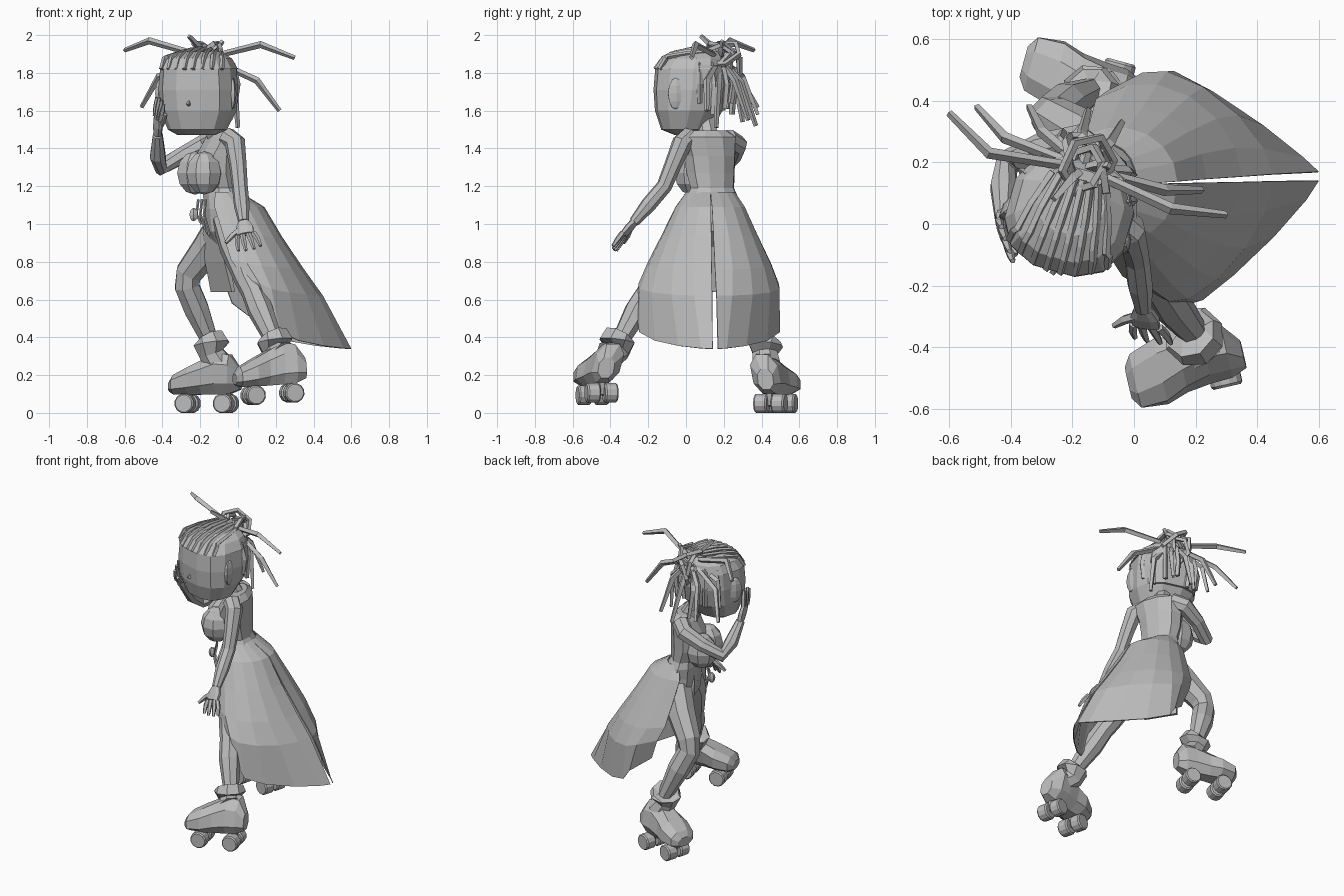
import bpy, bmesh, math
from mathutils import Vector as V, Matrix

cube = bpy.data.objects.get("Cube")
if cube:
    bpy.data.objects.remove(cube)

grey = bpy.data.materials.new("plain_grey")
grey.use_nodes = True
grey.diffuse_color = (0.5, 0.5, 0.5, 1)
grey.node_tree.nodes["Principled BSDF"].inputs["Base Color"].default_value = (0.5, 0.5, 0.5, 1)


def finish(name, bm):
    bmesh.ops.recalc_face_normals(bm, faces=bm.faces[:])
    me = bpy.data.meshes.new(name)
    bm.to_mesh(me)
    bm.free()
    me.materials.append(grey)
    ob = bpy.data.objects.new(name, me)
    bpy.context.collection.objects.link(ob)
    return ob


def spow(v, e):
    return math.copysign(abs(v) ** e, v)


def loft(name, rings, n=8, e=1, closed=False, bm=None):
    """Skin rings given as (centre, axis a, axis b); a bm collects several lofts."""
    own = bm is None
    bm = bm or bmesh.new()
    loops = []
    for c, a, b in rings:
        ang = [2 * math.pi * (i + 0.5) / n for i in range(n)]
        loops.append([bm.verts.new(c + a * spow(math.cos(t), e) + b * spow(math.sin(t), e)) for t in ang])
    pairs = list(zip(loops, loops[1:])) + ([(loops[-1], loops[0])] if closed else [])
    for p, q in pairs:
        for i in range(n):
            j = (i + 1) % n
            bm.faces.new((p[i], p[j], q[j], q[i]))
    if not closed:
        bm.faces.new(loops[0])
        bm.faces.new(loops[-1])
    return finish(name, bm) if own else None


def tube(name, pts, n=6, closed=False, bm=None):
    """Round limb through points (x, y, z, radius)."""
    p = [V(q[:3]) for q in pts]
    rings, a, m = [], None, len(p)
    for i in range(m):
        if closed:
            t = p[(i + 1) % m] - p[i - 1]
        else:
            t = p[min(i + 1, m - 1)] - p[max(i - 1, 0)]
        t.normalize()
        a = t.orthogonal() if a is None else a - t * a.dot(t)
        a.normalize()
        rings.append((p[i], a * pts[i][3], t.cross(a) * pts[i][3]))
    return loft(name, rings, n, 1, closed, bm)


def ball(name, c, size, yaw=0, seg=8):
    bm = bmesh.new()
    mat = Matrix.Translation(c) @ Matrix.Rotation(yaw, 4, 'Z') @ Matrix.Diagonal((*size, 1))
    bmesh.ops.create_uvsphere(bm, u_segments=seg, v_segments=6, radius=1, matrix=mat)
    return finish(name, bm)


def stack(name, rows, fwd, n=10, e=1):
    """Body from level slices (x, y, z, half depth, half width) turned towards fwd."""
    side = V((-fwd.y, fwd.x, 0))
    return loft(name, [(V(r[:3]), fwd * r[3], side * r[4]) for r in rows], n, e)


# Torso
chest = V((-0.94, -0.34, 0))
across = V((0.34, -0.94, 0))
stack("torso", [(-.08, .12, 1.495, .05, .1), (-.08, .12, 1.46, .08, .165), (-.11, .125, 1.36, .11, .145),
                (-.11, .13, 1.27, .105, .135), (-.09, .14, 1.19, .082, .122), (-.08, .14, 1.15, .1, .14),
                (-.05, .13, 1.08, .13, .16), (-.04, .13, .96, .13, .17), (-.05, .13, .88, .07, .1)], chest)
for name, s in (("near_bust", 1), ("far_bust", -1)):
    c = V((-.1, .13, 1.27)) + chest * .11 + across * (s * .072)
    ball(name, c, (.1, .09, .115), math.atan2(chest.y, chest.x))
tube("neck", [(-.1, .12, 1.45, .06), (-.15, .1, 1.56, .05)], 8)

# Two coat tails meeting at the back seam, swept out behind
LEVELS = [(1.17, -.08, .09, .13, 1, 0), (1.09, -.05, .19, .185, 1, 0), (.93, 0, .235, .255, 1, .02),
          (.76, .05, .3, .33, 1.1, .05), (.62, .1, .35, .375, 1.3, .1), (.34, .15, .45, .38, 1.75, .24)]
for name, s in (("near_coat_tail", -1), ("far_coat_tail", 1)):
    bm, grid, cols = bmesh.new(), [], 6
    for k, (z, cx, a, w, e, rise) in enumerate(LEVELS):
        row, skew = [], s * .01 * k
        for i in range(cols + 1):
            t = i / cols
            th = math.radians(118) * t
            y = .13 - .004 * k + (.009 + s * .003) * k * (1 - t) + s * w * abs(math.sin(th)) ** e
            row.append(bm.verts.new((cx - skew + (a + skew) * spow(math.cos(th), e), y, z + rise * t ** 2.5)))
        grid.append(row)
    for p, q in zip(grid, grid[1:]):
        for i in range(cols):
            bm.faces.new((p[i], p[i + 1], q[i + 1], q[i]))
    ob = finish(name, bm)
    mod = ob.modifiers.new("thickness", 'SOLIDIFY')
    mod.thickness = .006

# Front cloth hanging between the legs
cloth = [(-.12, .1, 1.12, .02, .1), (-.13, .12, .95, .02, .1), (-.11, .14, .8, .02, .12), (-.08, .16, .64, .012, .13)]
stack("front_cloth", cloth, V((-.85, -.53, 0)), 4, .6)

# Charm chains on the belt
bm = bmesh.new()
for i in range(3):
    x, y = -.17 - .02 * i, .02 + .03 * i
    tube("", [(x, y, 1.13, .007), (x - .01, y - .02, 1.05, .007), (x + .02, y - .02, .94 + .03 * i, .009)], 4, bm=bm)
finish("charm_chains", bm)
ball("charm_plate", (-.235, .06, 1.05), (.025, .02, .035), 0, 6)

# Legs
tube("near_leg", [(-.04, .05, 1.02, .1), (-.01, -.05, .88, .09), (.05, -.16, .7, .066), (.08, -.2, .64, .063),
                  (.12, -.26, .54, .068), (.2, -.36, .36, .045)], 8)
tube("far_leg", [(-.06, .2, 1.02, .1), (-.16, .28, .87, .09), (-.26, .34, .74, .075), (-.27, .35, .67, .07),
                 (-.22, .39, .55, .07), (-.14, .43, .36, .045)], 8)


# Roller skates
def skate(name, centre, fwd, lift, pitch, ankle, lean):
    f = V((fwd[0], fwd[1], 0)).normalized()
    side = V((-f.y, f.x, 0))
    f = (f - V((0, 0, pitch))).normalized()
    up = f.cross(side)
    o = V((*centre, lift))
    tilt = V((0, lean, 0))
    boot = [(.2, .055, .11, .17), (.175, .095, .095, .205), (.09, .11, .09, .25), (.02, .09, .09, .285),
            (-.06, .085, .09, .325), (-.13, .08, .095, .315), (-.185, .045, .12, .235)]
    loft(name + "_boot", [(o + f * s + up * ((lo + hi) / 2) + tilt * max(0, hi - .2) * 3, side * w,
                           up * ((hi - lo) / 2) + tilt * max(0, hi - .2) * 3)
                          for s, w, lo, hi in boot], 8, .85)
    for truck in (.105, -.105):
        hub = o + f * truck + up * .05
        loft(name + "_axle", [(hub - side * .08, f * .015, up * .015), (hub + side * .08, f * .015, up * .015)], 6)
        loft(name + "_truck", [(hub, f * .02, side * .015), (hub + up * .07, f * .035, side * .03)], 6)
        for s in (-1, 1):
            rings = [(hub + side * (s * d), f * r, up * r)
                     for d, r in ((.012, .044), (.02, .053), (.075, .053), (.083, .046))]
            loft(name + "_wheel", rings, 12)
    a = V(ankle)
    base = o + f * -.07 + up * .25 + tilt * .5
    tube(name + "_cuff", [(*base, .08), (*(a - V((0, 0, .05))), .07), (*a, .1),
                          (*(a + V((-.01, .01, .025))), .085), (*(a + V((-.01, .01, .02))), .04)], 8)


skate("near_skate", (.185, -.47), (-.97, -.22), .05, .06, (.195, -.365, .38), .09)
skate("far_skate", (-.165, .475), (-.96, .26), 0, .0, (-.14, .42, .365), -.06)


# Arms and hands
def hand(name, wrist, palm, spread, reach, thumb):
    w, p, s, r = V(wrist), V(palm), V(spread), V(reach)
    nrm = (p - w).cross(s).normalized() * .02
    loft(name + "_palm", [(w, s * .8, nrm), (w.lerp(p, .5), s * 1.25, nrm), (p, s * 1.2, nrm * .8)], 8, .8)
    for i in (-1.1, -.4, .4, 1.1):
        k = r * (1 - .12 * abs(i))
        root, mid = p + s * i, p + s * (i * 1.3) + k * .5
        tube(name + "_finger", [(*root, .015), (*mid, .014), (*(p + s * (i * 1.4) + k), .009)], 5)
    t = V(thumb)
    tube(name + "_thumb", [(*w.lerp(p, .3), .017), (*w.lerp(t, .65), .016), (*t, .01)], 5)


tube("near_arm", [(-.06, .02, 1.46, .055), (-.015, -.02, 1.43, .055), (.0, -.07, 1.31, .046), (.01, -.115, 1.2, .042),
                  (.02, -.2, 1.1, .042), (.03, -.275, 1.01, .028)], 8)
hand("near_hand", (.03, -.275, 1.01), (.04, -.33, .945), (.038, -.006, .008), (.025, -.055, -.085), (-.065, -.33, .9))
tube("far_arm", [(-.12, .22, 1.45, .055), (-.18, .27, 1.42, .055), (-.3, .25, 1.36, .046), (-.41, .2, 1.3, .044),
                 (-.425, .12, 1.36, .044), (-.425, .02, 1.47, .028)], 8)
hand("far_hand", (-.425, .02, 1.47), (-.425, -.03, 1.56), (-.012, .036, .012), (.015, -.04, .105), (-.385, -.1, 1.58))

# Head
face = V((-.27, -.96, 0)).normalized()
ear_axis = V((-face.y, face.x, 0))
mid = V((-.21, .03, 0))
stack("head", [(-.22, .0, 1.47, .05, .1), (-.215, .0, 1.5, .125, .155), (-.21, .015, 1.6, .172, .2),
               (-.21, .025, 1.71, .19, .207), (-.21, .03, 1.82, .187, .198),
               (-.21, .05, 1.875, .155, .16), (-.21, .07, 1.905, .1, .1)], face, 12, .8)
stack("hair_cap", [(-.21, .03, 1.82, .194, .205), (-.21, .045, 1.875, .165, .175),
                   (-.2, .075, 1.912, .11, .11)], face, 12, .8)
stack("back_hair", [(-.2, .06, 1.6, .14, .18), (-.2, .06, 1.72, .175, .195), (-.2, .06, 1.84, .17, .185)], face, 12, .8)
tube("nose", [(*(mid + face * .17 + V((0, 0, 1.66))), .006), (*(mid + face * .195 + V((0, 0, 1.63))), .012)], 4)
for name, s in (("left_ear", 1), ("right_ear", -1)):
    ball(name, mid + ear_axis * (s * .195) + face * .03 + V((0, 0, 1.69)), (.05, .022, .085),
         math.atan2(face.y, face.x) + s * .3, 6)

# Braided rows running back over the crown
bm = bmesh.new()
for i in range(8):
    s = (i - 3.5) / 3.5
    arc = [(.19 - .06 * s * s, .165, 1.82), (.145 - .05 * s * s, .16, 1.878), (.09, .15, 1.905 - .02 * s * s),
           (0, .13, 1.925 - .025 * s * s), (-.12, .09, 1.93 - .02 * s * s)]
    tube("", [(*(mid + face * d + ear_axis * (w * s) + V((0, 0, z))), .013) for d, w, z in arc], 4, bm=bm)
finish("crown_braids", bm)

# Braids lying against the back of the head
bm = bmesh.new()
for i in range(7):
    th = math.radians(-70 + 140 * i / 6)
    out = -face * math.cos(th) + ear_axis * math.sin(th)
    path = [(.09, 1.9), (.175, 1.84), (.2, 1.74), (.185, 1.64 - .03 * (i % 3))]
    tube("", [(*(mid + out * d - face * .03 + V((0, 0, z))), .016) for d, z in path], 4, bm=bm)
finish("nape_braids", bm)

# Knotted bun of looped braids
bm = bmesh.new()
for x, y, z, r, tilt in ((-.15, .19, 1.9, .1, .3), (-.16, .18, 1.91, .075, -.35), (-.11, .17, 1.87, .08, .9),
                         (-.2, .21, 1.86, .08, -.9), (-.14, .23, 1.82, .085, 1.2)):
    turn = Matrix.Rotation(tilt, 3, 'X') @ Matrix.Rotation(tilt * 2, 3, 'Y')
    loop = [V((x, y, z)) + turn @ V((r * math.cos(k * math.pi / 3), r * math.sin(k * math.pi / 3), 0)) for k in range(6)]
    tube("", [(*p, .016) for p in loop], 4, True, bm)
finish("braid_bun", bm)

# Loose braids: bend and tip
bm = bmesh.new()
root = V((-.16, .18, 1.88))
for bend, tip in (((-.47, .23, 1.97), (-.6, .36, 1.92)), ((.12, .05, 1.95), (.3, .03, 1.88)),
                  ((.1, .11, 1.76), (.22, .11, 1.6)), ((-.42, .28, 1.78), (-.51, .38, 1.62)),
                  ((-.3, .3, 1.78), (-.34, .38, 1.58)), ((-.17, .29, 1.75), (-.15, .37, 1.52)),
                  ((-.08, .26, 1.76), (-.04, .33, 1.55)), ((-.02, .17, 1.74), (0, .16, 1.51)),
                  ((-.24, .27, 1.72), (-.23, .3, 1.54)), ((-.38, .2, 1.8), (-.41, .22, 1.63)),
                  ((-.2, .15, 1.93), (-.26, .08, 1.995)), ((-.12, .19, 1.92), (-.08, .19, 1.97))):
    start = root.lerp(V(bend), .25)
    tube("", [(*start, .016), (*bend, .019), (*tip, .012)], 4, bm=bm)
finish("loose_braids", bm)
